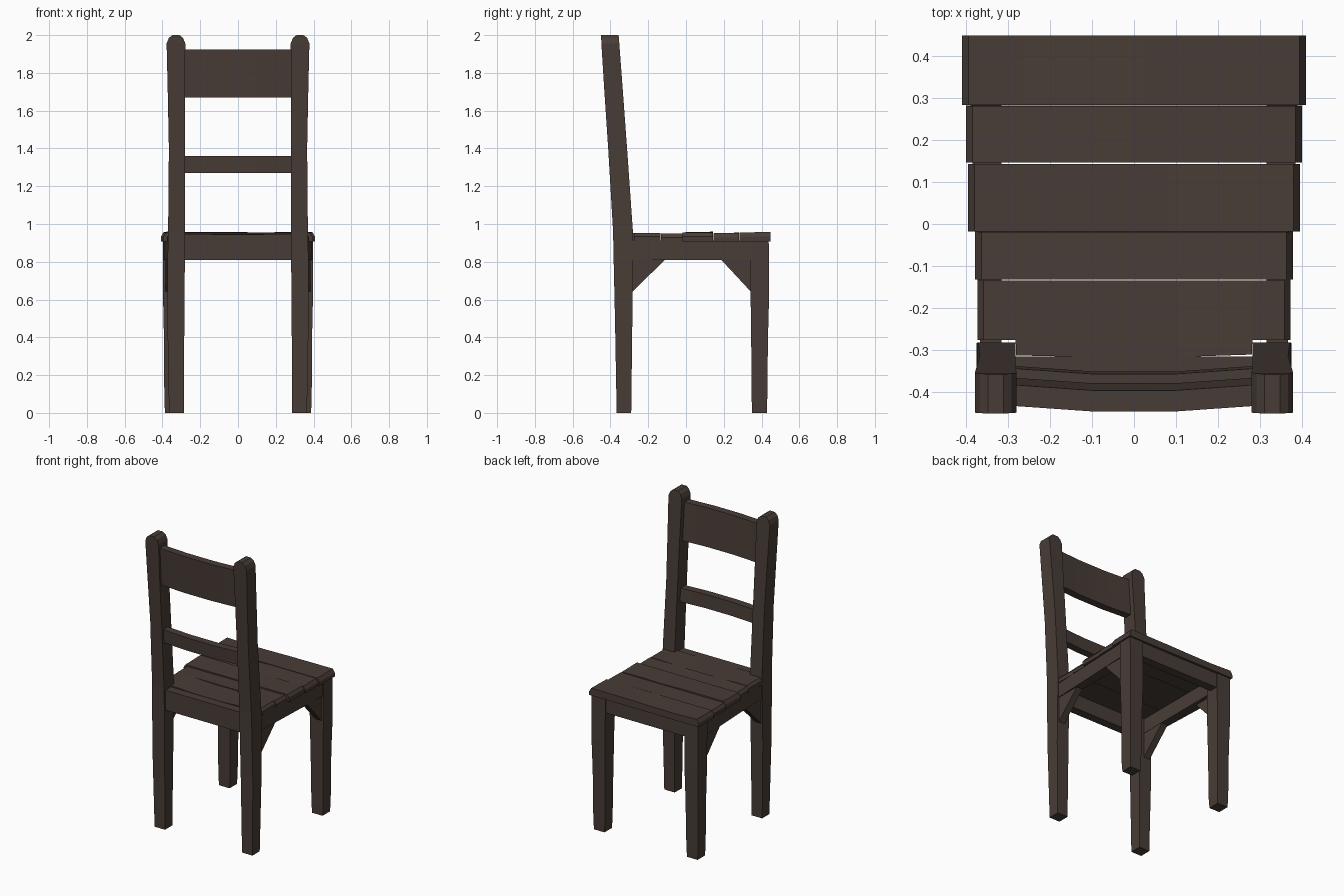
import bpy, bmesh, random

if "Cube" in bpy.data.objects:
    bpy.data.objects.remove(bpy.data.objects["Cube"])

random.seed(4)
wood = bpy.data.materials.new("dark brown wood")
wood.diffuse_color = (0.066, 0.046, 0.037, 1)
wood.use_nodes = True
wood.node_tree.nodes["Principled BSDF"].inputs["Base Color"].default_value = wood.diffuse_color


def loft(name, rings, mirror=False, smooth=False):
    """Skin a closed solid through rings of equal point count."""
    bm = bmesh.new()
    loops = [[bm.verts.new(p) for p in ring] for ring in rings]
    n = len(loops[0])
    for a, b in zip(loops, loops[1:]):
        for i in range(n):
            j = (i + 1) % n
            bm.faces.new((a[i], a[j], b[j], b[i]))
    bm.faces.new(loops[0])
    bm.faces.new(loops[-1])
    bmesh.ops.recalc_face_normals(bm, faces=bm.faces)
    me = bpy.data.meshes.new(name)
    bm.to_mesh(me)
    bm.free()
    me.materials.append(wood)
    ob = bpy.data.objects.new(name, me)
    bpy.context.collection.objects.link(ob)
    if mirror:
        ob.modifiers.new("mirror", 'MIRROR').use_mirror_merge = False
    if smooth:
        bpy.ops.object.select_all(action='DESELECT')
        ob.select_set(True)
        bpy.context.view_layer.objects.active = ob
        bpy.ops.object.shade_smooth_by_angle(angle=0.5)
    return ob


def flat(z, x0, x1, y0, y1):
    return [(x0, y0, z), (x1, y0, z), (x1, y1, z), (x0, y1, z)]


def across(x, y0, y1, z0, z1):
    return [(x, y0, z0), (x, y1, z0), (x, y1, z1), (x, y0, z1)]


# Rear legs running up into the leaning back posts, with arched tops
loft("back_post", [
    flat(0.00, 0.287, 0.365, -0.367, -0.290),
    flat(0.50, 0.284, 0.374, -0.376, -0.284),
    flat(0.85, 0.281, 0.372, -0.384, -0.281),
    flat(0.96, 0.281, 0.370, -0.386, -0.281),
    flat(1.40, 0.281, 0.366, -0.412, -0.312),
    flat(1.70, 0.281, 0.372, -0.432, -0.334),
    flat(1.955, 0.279, 0.378, -0.448, -0.353),
    flat(1.985, 0.291, 0.366, -0.449, -0.355),
    flat(2.00, 0.310, 0.347, -0.450, -0.357)], mirror=True)

# Tapered front legs
loft("front_leg", [
    flat(0.00, 0.308, 0.386, 0.350, 0.428),
    flat(0.06, 0.304, 0.390, 0.348, 0.430),
    flat(0.40, 0.300, 0.392, 0.345, 0.434),
    flat(0.62, 0.296, 0.397, 0.342, 0.440),
    flat(0.91, 0.294, 0.398, 0.341, 0.438)], mirror=True)

# Rails under the seat
loft("side_rail", [
    [(0.315, y, 0.81), (x, y, 0.81), (x, y, 0.912), (0.315, y, 0.912)]
    for y, x in ((-0.30, 0.365), (0.36, 0.392))], mirror=True)
loft("front_rail", [across(x, 0.375, 0.432, 0.81, 0.912) for x in (-0.31, 0.31)])
loft("rear_rail", [across(x, -0.372, -0.315, 0.81, 0.945) for x in (-0.30, 0.30)])

# Triangular corner braces below the side rails
for name, y, tip, x in (("rear_brace", -0.285, -0.11, 0.362),
                        ("front_brace", 0.345, 0.185, 0.384)):
    loft(name, [[(px, y, 0.64), (px, tip, 0.812), (px, y, 0.812)]
                for px in (x - 0.045, x)], mirror=True)

# Seat boards: back edge, front edge, half width, top height
boards = [(-0.132, -0.018, 0.377, 0.951), (-0.018, 0.143, 0.394, 0.956),
          (0.146, 0.281, 0.399, 0.951), (0.283, 0.448, 0.408, 0.955)]
for k, (y0, y1, w, top) in enumerate(boards):
    rings = [across(-w, y0, y1, 0.908, top - 0.022)]
    for t in (-1, -0.6, -0.2, 0.2, 0.6, 1):
        dip = random.uniform(-0.005, 0.004)
        x = t * (w - 0.015)
        r = across(x, y0, y1, 0.908, top)
        r[2] = (x, y1 - 0.001, top + dip)
        rings.append(r)
    rings.append(across(w, y0, y1, 0.908, top - 0.022))
    loft("seat_board_%d" % (k + 1), rings, smooth=True)

# Rearmost board is notched around the posts
loft("seat_board_notched", [across(x, y, -0.134, 0.908, z) for x, y, z in (
    (-0.372, -0.276, 0.935), (-0.357, -0.276, 0.953), (-0.281, -0.276, 0.953),
    (-0.280, -0.312, 0.953), (-0.1, -0.316, 0.947), (0.1, -0.316, 0.947),
    (0.280, -0.310, 0.953), (0.281, -0.276, 0.953), (0.357, -0.276, 0.953),
    (0.372, -0.276, 0.935))])


# Back slats bowed gently backwards and leaning with the posts
def back_slat(name, z0, z1, yb0, yb1, thick):
    rings = []
    for x, bow in ((-0.30, 0), (-0.1, -0.014), (0.1, -0.014), (0.30, 0)):
        a, b = yb0 + bow, yb1 + bow
        rings.append([(x, a, z0), (x, a + thick, z0), (x, b + thick, z1), (x, b, z1)])
    loft(name, rings, smooth=True)


back_slat("top_back_slat", 1.67, 1.925, -0.414, -0.431, 0.05)
back_slat("lower_back_slat", 1.27, 1.36, -0.386, -0.392, 0.05)
